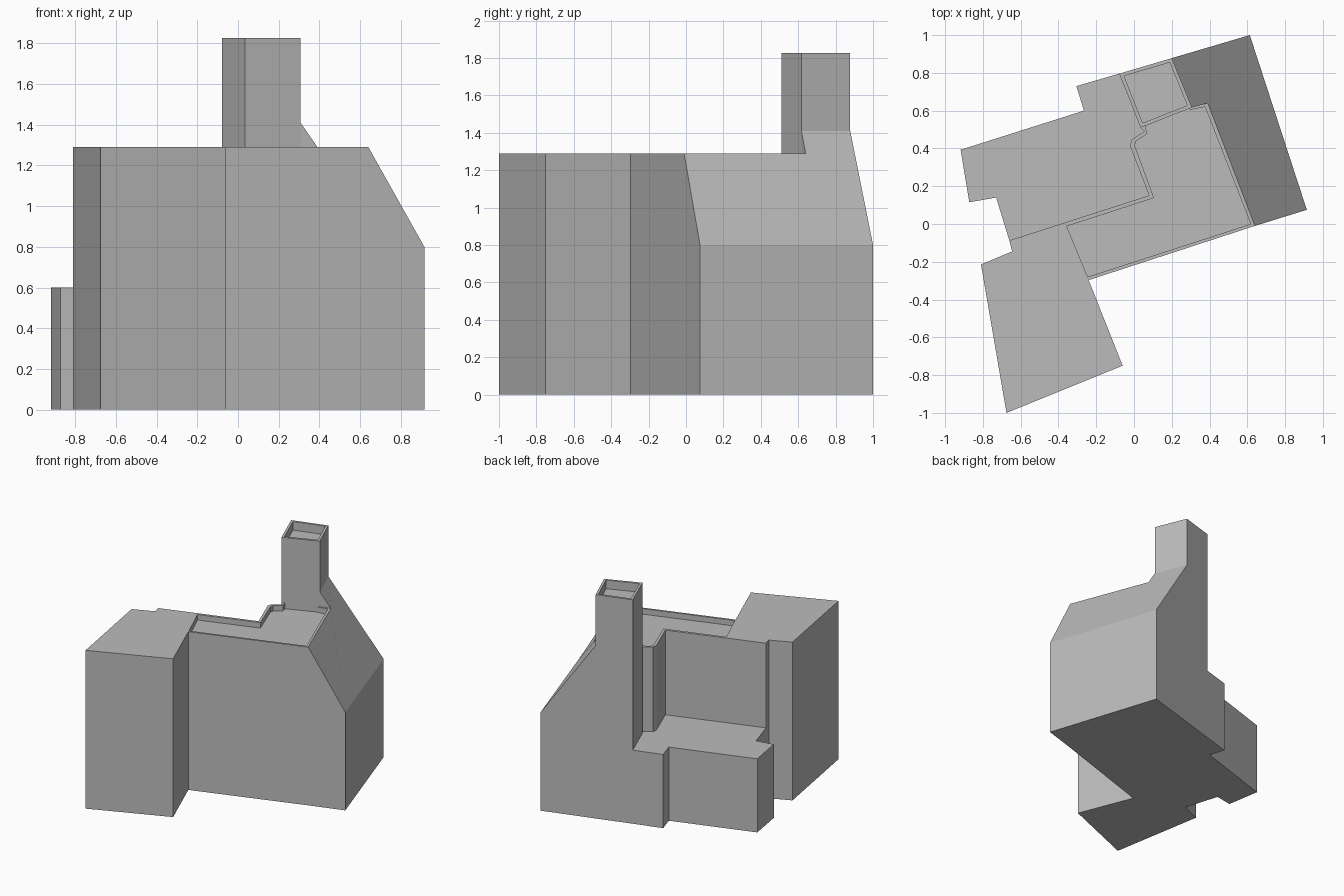
import bpy
import bmesh

cube = bpy.data.objects.get("Cube")
if cube:
    bpy.data.objects.remove(cube, do_unlink=True)

ROOF, EAVES, ANNEX, SHOULDER, STACK = 1.29, 0.80, 0.60, 1.41, 1.825

stone = bpy.data.materials.new("plain grey")
stone.use_nodes = True
grey = (0.5, 0.5, 0.5, 1)
stone.diffuse_color = grey
stone.node_tree.nodes["Principled BSDF"].inputs["Base Color"].default_value = grey


def prism(name, outline, bottom, tops):
    """Upright solid over a plan outline; tops is one height or one per corner."""
    if not isinstance(tops, (list, tuple)):
        tops = [tops] * len(outline)
    bm = bmesh.new()
    low = [bm.verts.new((x, y, bottom)) for x, y in outline]
    high = [bm.verts.new((x, y, z)) for (x, y), z in zip(outline, tops)]
    bm.faces.new(low[::-1])
    bm.faces.new(high)
    for i in range(len(low)):
        j = (i + 1) % len(low)
        bm.faces.new((low[i], low[j], high[j], high[i]))
    bmesh.ops.recalc_face_normals(bm, faces=bm.faces)
    mesh = bpy.data.meshes.new(name)
    bm.to_mesh(mesh)
    bm.free()
    mesh.materials.append(stone)
    obj = bpy.data.objects.new(name, mesh)
    bpy.context.collection.objects.link(obj)
    return obj


def sink(target, outline, floor, top):
    """Cut a flat-floored recess into the top of a solid."""
    cutter = prism("recess_cutter", outline, floor, top + 0.2)
    cutter.hide_render = True
    mod = target.modifiers.new("recess", "BOOLEAN")
    mod.operation = "DIFFERENCE"
    mod.solver = "EXACT"
    mod.object = cutter
    bpy.context.view_layer.objects.active = target
    bpy.ops.object.modifier_apply(modifier=mod.name)
    bpy.data.objects.remove(cutter, do_unlink=True)


# Shared plan corners
party_wall = [(-0.66, -0.087), (0.08, 0.151), (-0.02, 0.41),
              (-0.015, 0.445), (0.055, 0.49), (0.035, 0.51)]
stack_nw, stack_ne, stack_se = (-0.078, 0.796), (0.2, 0.878), (0.307, 0.617)
ridge_back, ridge_front = (0.39, 0.64), (0.64, -0.01)

# Tall block with its front wing
front_wing = [(-0.645, -0.145), (-0.81, -0.214), (-0.675, -1.0),
              (-0.06, -0.75), (-0.24, -0.297)]
tall_block = prism("tall_block",
                   front_wing + [ridge_front, ridge_back, stack_se] + party_wall[::-1],
                   0, ROOF)

# Sunken flat roof behind a thin parapet
sink(tall_block,
     [(-0.245, -0.28), (0.618, 0.0), (0.376, 0.62), (0.296, 0.604), (0.29, 0.63),
      (0.055, 0.535), (0.07, 0.478), (0.01, 0.437), (0.004, 0.415),
      (0.106, 0.138), (-0.356, -0.012)],
     ROOF - 0.045, ROOF)

# Side mass with the steep roof rising to the chimney shoulder
prism("sloped_side",
      [ridge_front, (0.915, 0.075), (0.613, 1.0), stack_ne, stack_se, ridge_back],
      0, [ROOF, EAVES, EAVES, SHOULDER, SHOULDER, ROOF])

# Low annex at the back
prism("low_annex",
      party_wall + [stack_nw, (-0.305, 0.73), (-0.265, 0.6),
                    (-0.918, 0.393), (-0.872, 0.115), (-0.73, 0.14)],
      0, ANNEX)

# Chimney with a shallow open top
stack = [party_wall[-1], stack_se, stack_ne, stack_nw]
chimney = prism("chimney", stack, 0, STACK)
cx = sum(p[0] for p in stack) / 4
cy = sum(p[1] for p in stack) / 4
sink(chimney, [(cx + (x - cx) * 0.87, cy + (y - cy) * 0.87) for x, y in stack],
     STACK - 0.07, STACK)
